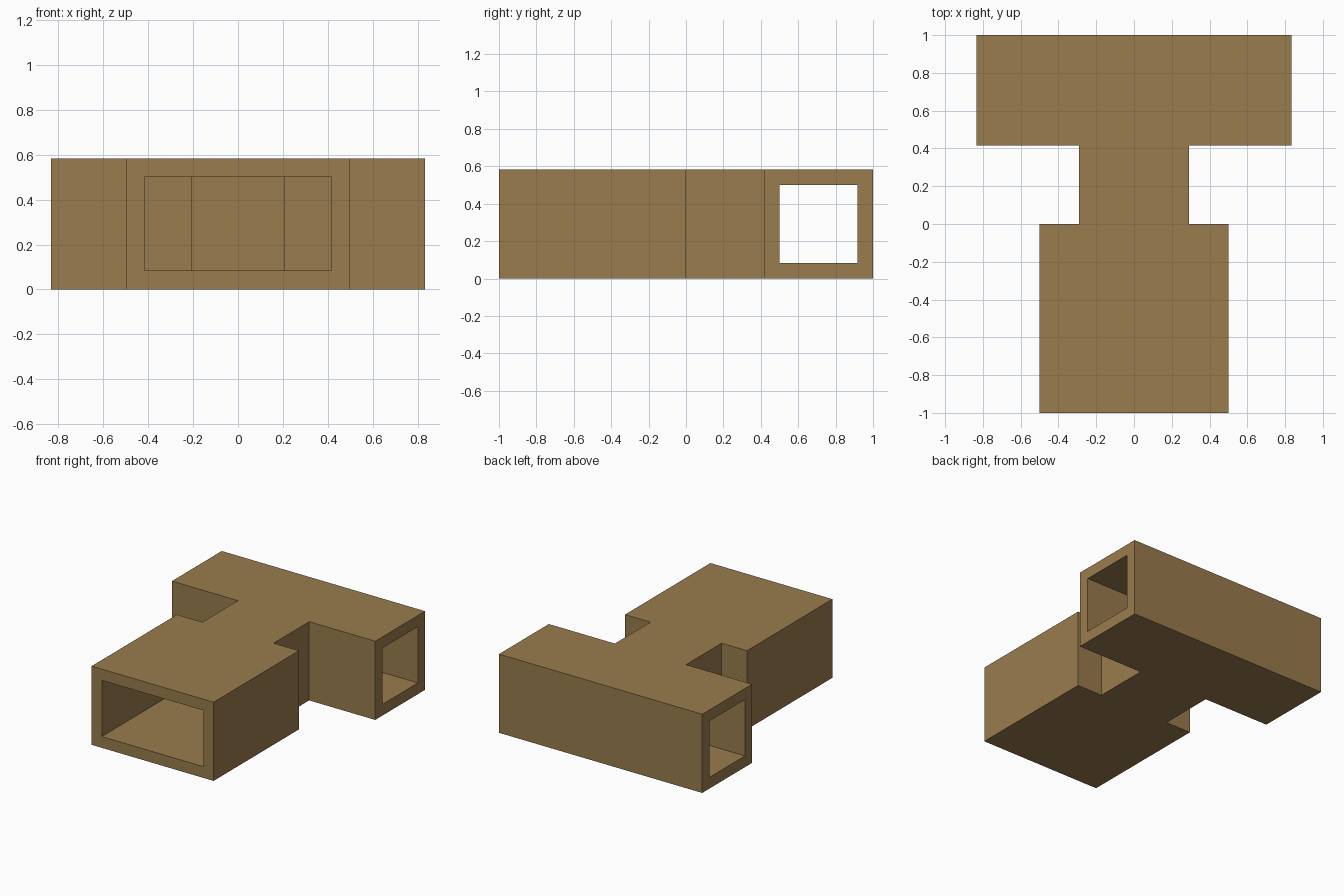
import bpy
import bmesh

if "Cube" in bpy.data.objects:
    bpy.data.objects.remove(bpy.data.objects["Cube"])

U = 1 / 12  # wall thickness, used as the modelling unit


def extruded_plan(name, half, z0, z1):
    """Mirror a half plan outline across x = 0 and extrude it from z0 to z1."""
    outline = half + [(-x, y) for x, y in reversed(half)]
    bm = bmesh.new()
    base = bm.faces.new([bm.verts.new((x * U, y * U, z0 * U)) for x, y in outline])
    top = bmesh.ops.extrude_face_region(bm, geom=[base], use_keep_orig=True)
    verts = [g for g in top["geom"] if isinstance(g, bmesh.types.BMVert)]
    bmesh.ops.translate(bm, verts=verts, vec=(0, 0, (z1 - z0) * U))
    bmesh.ops.recalc_face_normals(bm, faces=bm.faces)
    mesh = bpy.data.meshes.new(name)
    bm.to_mesh(mesh)
    bm.free()
    obj = bpy.data.objects.new(name, mesh)
    bpy.context.collection.objects.link(obj)
    return obj


# Outer shell: wide inlet, narrow neck, cross tube
duct = extruded_plan("tee_duct", [(6, -12), (6, 0), (3.5, 0), (3.5, 5), (10, 5), (10, 12)], 0, 7)

# Connected passage, running past the three open ends
passage = extruded_plan("passage_cutter", [(5, -13), (5, -1), (2.5, -1), (2.5, 6), (11, 6), (11, 11)], 1, 6)
passage.hide_render = True

# Hollow out the shell
cut = duct.modifiers.new("hollow", 'BOOLEAN')
cut.operation = 'DIFFERENCE'
cut.solver = 'EXACT'
cut.object = passage
bpy.context.view_layer.objects.active = duct
bpy.ops.object.modifier_apply(modifier=cut.name)
bpy.data.objects.remove(passage, do_unlink=True)

# Brown finish
brown = bpy.data.materials.new("brown")
brown.diffuse_color = (0.32, 0.20, 0.075, 1)
brown.use_nodes = True
brown.node_tree.nodes["Principled BSDF"].inputs["Base Color"].default_value = brown.diffuse_color
duct.data.materials.clear()
duct.data.materials.append(brown)
